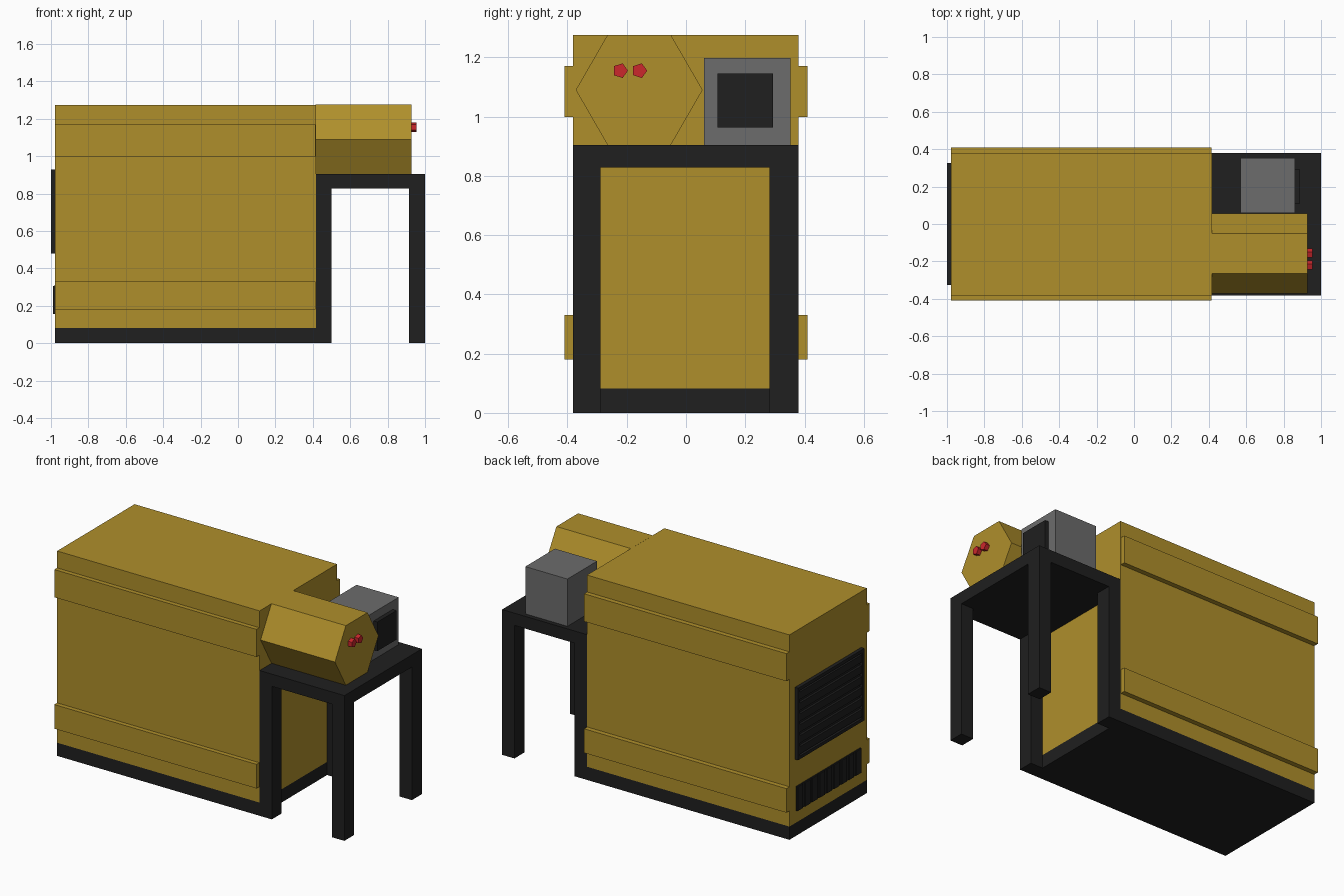
import bpy, math

if "Cube" in bpy.data.objects:
    bpy.data.objects.remove(bpy.data.objects["Cube"])


def material(name, rgb):
    m = bpy.data.materials.new(name)
    m.diffuse_color = (*rgb, 1)
    m.use_nodes = True
    m.node_tree.nodes["Principled BSDF"].inputs["Base Color"].default_value = m.diffuse_color
    return m


YELLOW = material("yellow_paint", (0.43, 0.275, 0.024))
BLACK = material("black_frame", (0.014, 0.014, 0.014))
GREY = material("grey_case", (0.15, 0.15, 0.15))
RED = material("red_button", (0.6, 0.02, 0.025))


def box(name, x, y, z, mat, tilt=0):
    """Box from (min, max) ranges, optionally tilted about y."""
    bpy.ops.mesh.primitive_cube_add(
        size=1, location=[(r[0] + r[1]) / 2 for r in (x, y, z)])
    o = bpy.context.object
    o.name = name
    for v in o.data.vertices:
        for i, r in enumerate((x, y, z)):
            v.co[i] *= r[1] - r[0]
    o.rotation_euler.y = tilt
    o.data.materials.append(mat)
    return o


def prism(name, sides, r, x, y, z, mat):
    """Prism along x with its first corner pointing towards +y."""
    bpy.ops.mesh.primitive_cylinder_add(
        vertices=sides, radius=r, depth=x[1] - x[0],
        location=((x[0] + x[1]) / 2, y, z))
    o = bpy.context.object
    o.name = name
    # axis z -> x, cap corner (local +y) stays at +y
    o.rotation_euler = (0, math.pi / 2, 0)
    o.data.materials.append(mat)
    return o


# Cabinet and plinth
box("cabinet_body", (-0.978, 0.416), (-0.382, 0.38), (0.082, 1.275), YELLOW)
box("plinth", (-0.978, 0.416), (-0.382, 0.38), (0, 0.082), BLACK)

# Raised bands on both long sides
for label, z in (("lower", (0.18, 0.33)), ("upper", (0.998, 1.17))):
    box(f"{label}_front_band", (-0.978, 0.414), (-0.41, -0.38), z, YELLOW)
    box(f"{label}_back_band", (-0.978, 0.414), (0.378, 0.41), z, YELLOW)

# Table
box("table_top", (0.416, 1.0), (-0.382, 0.38), (0.828, 0.904), BLACK)
for lx, x in (("inner", (0.416, 0.5)), ("outer", (0.915, 1.0))):
    for ly, y in (("front", (-0.382, -0.288)), ("back", (0.282, 0.38))):
        box(f"{lx}_{ly}_leg", x, y, (0, 0.828), BLACK)

# Hexagonal drum with two buttons on its end
prism("hex_drum", 6, 0.214, (0.414, 0.928), -0.158, 1.09, YELLOW)
for i, y in enumerate((-0.222, -0.157)):
    prism(f"button_{i + 1}", 5, 0.026, (0.926, 0.954), y, 1.155, RED)

# Monitor
box("monitor_case", (0.57, 0.86), (0.06, 0.352), (0.904, 1.198), GREY)
box("monitor_screen", (0.858, 0.886), (0.106, 0.294), (0.964, 1.145), BLACK)

# Upper vent: backing, frame and horizontal louvres
box("upper_vent_back", (-0.985, -0.97), (-0.325, 0.325), (0.48, 0.928), BLACK)
for label, z in (("bottom", (0.48, 0.5)), ("top", (0.908, 0.928))):
    box(f"upper_vent_{label}_rail", (-1.0, -0.978), (-0.325, 0.325), z, BLACK)
for label, y in (("front", (-0.325, -0.305)), ("back", (0.305, 0.325))):
    box(f"upper_vent_{label}_stile", (-1.0, -0.978), y, (0.5, 0.908), BLACK)
for i in range(6):
    z = 0.534 + i * 0.068
    box(f"louvre_{i + 1}", (-0.999, -0.98), (-0.305, 0.305),
        (z - 0.023, z + 0.023), BLACK)

# Lower vent: backing and vertical bars
box("lower_vent_back", (-0.983, -0.97), (-0.315, 0.315), (0.155, 0.308), BLACK)
for i in range(9):
    y = -0.288 + i * 0.072
    box(f"vent_bar_{i + 1}", (-0.99, -0.978), (y - 0.024, y + 0.024),
        (0.157, 0.306), BLACK)
